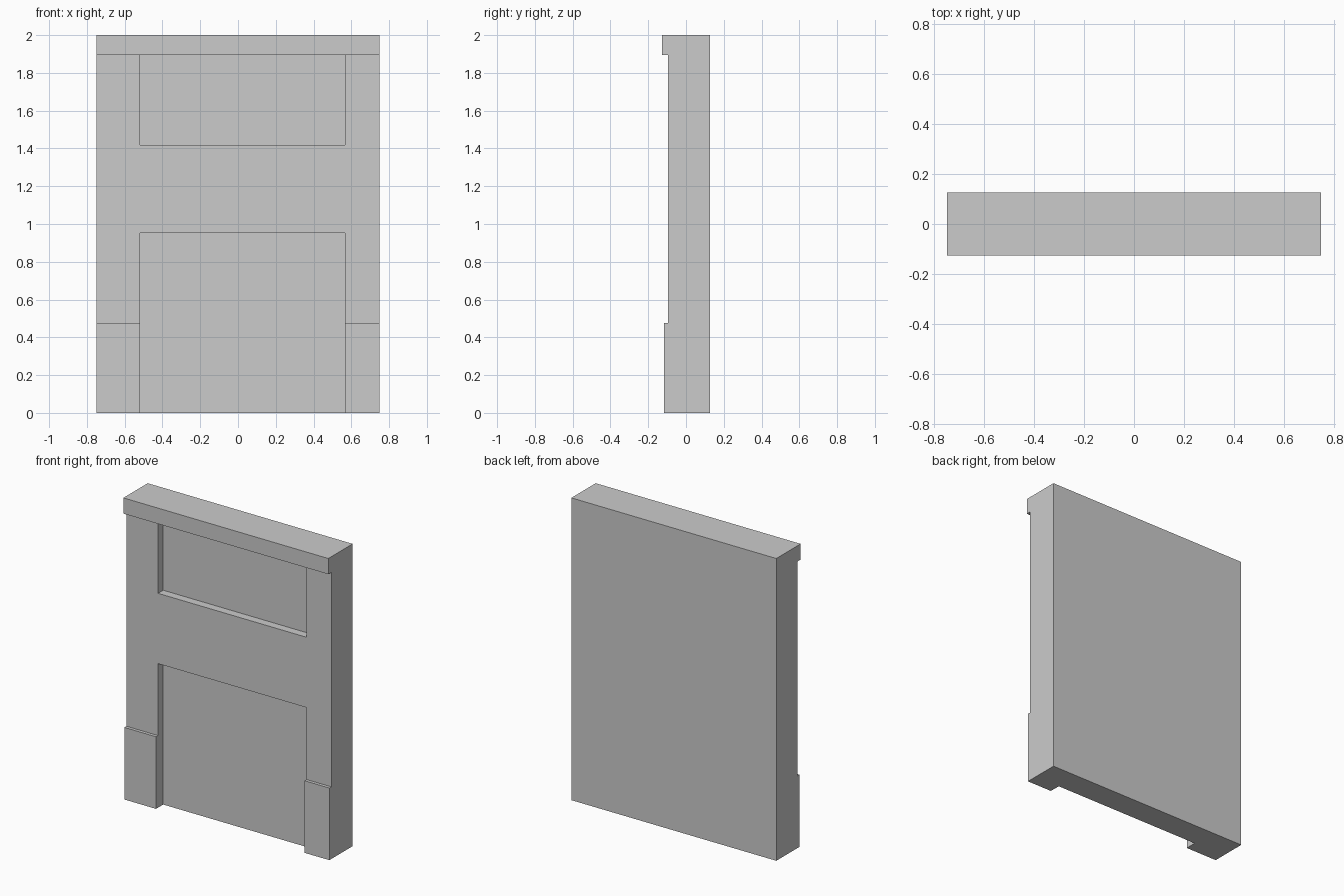
import bpy
import bmesh
from mathutils import Matrix, Vector

if "Cube" in bpy.data.objects:
    bpy.data.objects.remove(bpy.data.objects["Cube"])

HALF_W = 0.75
BACK, CORNICE, PLINTH, FACE, RECESS = 0.127, -0.127, -0.116, -0.095, -0.041
HEIGHT, CORNICE_Z, PLINTH_Z = 2.0, 1.896, 0.477
OPEN_X = (-0.519, 0.567)


def make_object(name, bm):
    bmesh.ops.recalc_face_normals(bm, faces=bm.faces[:])
    mesh = bpy.data.meshes.new(name)
    bm.to_mesh(mesh)
    bm.free()
    obj = bpy.data.objects.new(name, mesh)
    bpy.context.collection.objects.link(obj)
    return obj


def box(name, x, y, z):
    bm = bmesh.new()
    size = Vector((x[1] - x[0], y[1] - y[0], z[1] - z[0]))
    centre = Vector((sum(x), sum(y), sum(z))) / 2
    bmesh.ops.create_cube(bm, size=1, matrix=Matrix.Translation(centre) @ Matrix.Diagonal(size.to_4d()))
    return make_object(name, bm)


# Wall slab: side profile with cornice and plinth, extruded across the width
profile = [(BACK, 0), (BACK, HEIGHT), (CORNICE, HEIGHT), (CORNICE, CORNICE_Z),
           (FACE, CORNICE_Z), (FACE, PLINTH_Z), (PLINTH, PLINTH_Z), (PLINTH, 0)]
bm = bmesh.new()
side = bm.faces.new([bm.verts.new((-HALF_W, y, z)) for y, z in profile])
ext = bmesh.ops.extrude_face_region(bm, geom=[side], use_keep_orig=True)
moved = [g for g in ext["geom"] if isinstance(g, bmesh.types.BMVert)]
bmesh.ops.translate(bm, verts=moved, vec=(2 * HALF_W, 0, 0))
wall = make_object("shopfront_wall", bm)

# Recesses: open doorway at the bottom, sign panel under the cornice
for name, z in (("doorway_cutter", (-0.2, 0.953)), ("panel_cutter", (1.418, CORNICE_Z))):
    cutter = box(name, OPEN_X, (-0.4, RECESS), z)
    cutter.hide_render = True
    mod = wall.modifiers.new(name, "BOOLEAN")
    mod.operation = "DIFFERENCE"
    mod.solver = "EXACT"
    mod.object = cutter
    bpy.context.view_layer.objects.active = wall
    bpy.ops.object.modifier_apply(modifier=mod.name)
    bpy.data.objects.remove(cutter)
